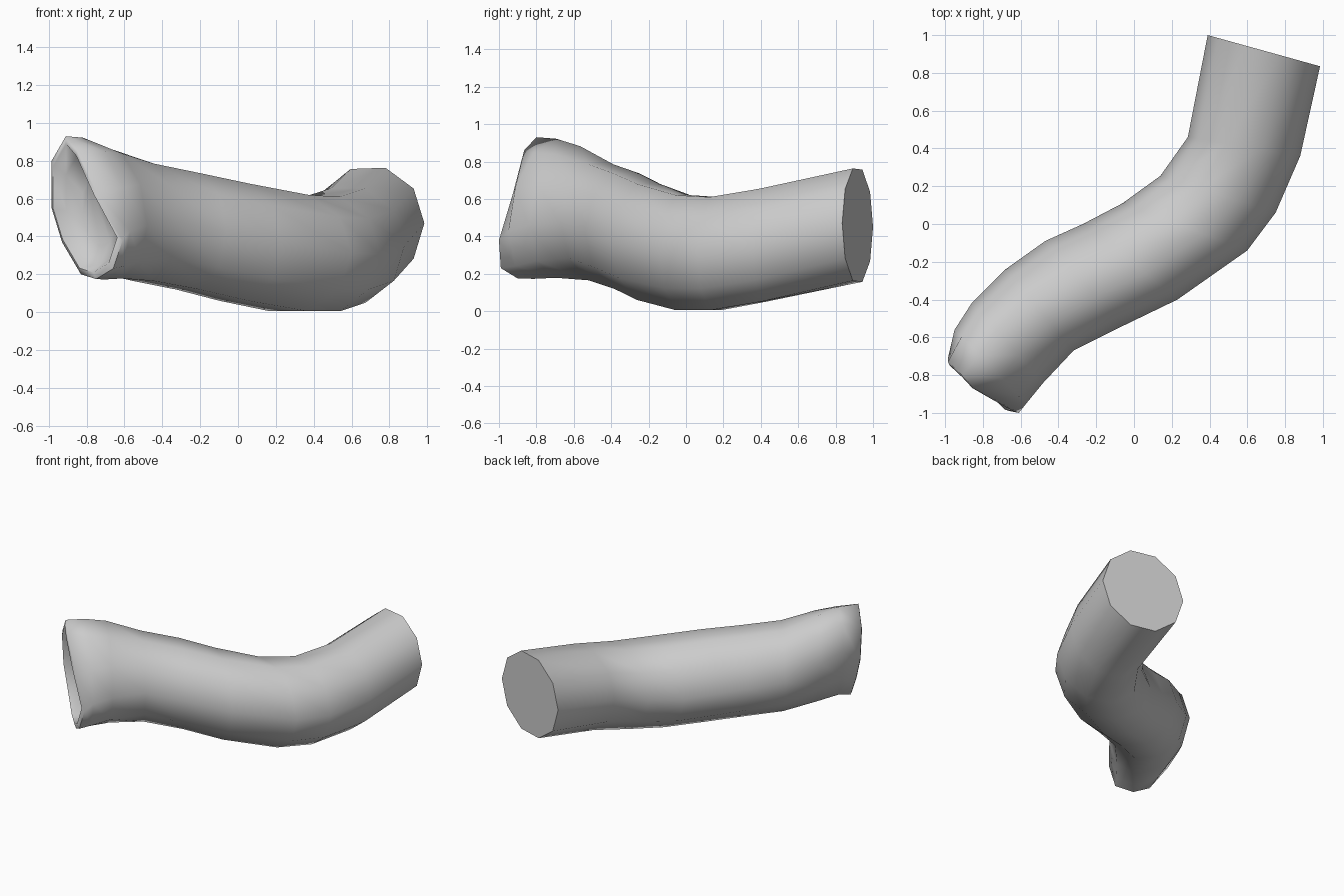
import bpy, bmesh, math
from mathutils import Vector

if "Cube" in bpy.data.objects:
    bpy.data.objects.remove(bpy.data.objects["Cube"])

N = 10  # sides of the tube

# stations: left xy, right xy, bottom z, top z, sideways tilt
stations = [
    ((0.39, 1.0), (0.985, 0.835), 0.16, 0.76, 0.01),
    ((0.285, 0.46), (0.88, 0.36), 0.05, 0.655, 0.0),
    ((0.14, 0.255), (0.75, 0.06), 0.005, 0.61, 0.0),
    ((-0.06, 0.11), (0.60, -0.14), 0.005, 0.62, 0.0),
    ((-0.27, 0.0), (0.23, -0.40), 0.06, 0.68, 0.0),
    ((-0.47, -0.09), (-0.06, -0.54), 0.12, 0.735, 0.0),
    ((-0.68, -0.24), (-0.32, -0.67), 0.165, 0.785, 0.0),
    ((-0.86, -0.42), (-0.48, -0.84), 0.20, 0.86, -0.07),
    ((-0.95, -0.56), (-0.57, -0.95), 0.21, 0.885, -0.12),
]

# slanted mouth outline
mouth = [(-.61, -1.0, .38), (-.745, -.925, .63), (-.85, -.865, .86), (-.91, -.80, .93),
         (-.985, -.73, .80), (-.985, -.71, .55), (-.93, -.735, .37), (-.83, -.82, .20),
         (-.75, -.90, .175), (-.66, -.99, .23)]


def ring(left, right, lo, hi, tilt):
    l, r = Vector(left), Vector(right)
    pts = []
    for k in range(N):
        a = 2 * math.pi * k / N
        p = (l + r) / 2 + (r - l) / 2 * math.cos(a)
        z = (lo + hi) / 2 + (hi - lo) / 2 * math.sin(a) / math.sin(math.radians(72))
        pts.append(Vector((p.x, p.y, z + tilt * math.cos(a))))
    return pts


rings = [ring(*s) for s in stations]
rim = [Vector(p) for p in mouth]
centre = sum(rim, Vector()) / N
inward = Vector((0.76, 0.62, -0.1))
rings.append(rim)
# rounded lip and shallow hollow inside the mouth
for scale, depth in ((0.9, -0.01), (0.76, 0.05), (0.45, 0.10)):
    rings.append([centre + (p - centre) * scale + inward * depth for p in rim])

bm = bmesh.new()
loops = [[bm.verts.new(p) for p in r] for r in rings]
for a, b in zip(loops, loops[1:]):
    for k in range(N):
        j = (k + 1) % N
        bm.faces.new((a[k], a[j], b[j], b[k]))
# flat back end and hollow bottom
bm.faces.new(loops[0])
bm.faces.new(loops[-1])
bmesh.ops.recalc_face_normals(bm, faces=bm.faces)

mesh = bpy.data.meshes.new("bent_sleeve")
bm.to_mesh(mesh)
bm.free()
sleeve = bpy.data.objects.new("bent_sleeve", mesh)
bpy.context.collection.objects.link(sleeve)
bpy.context.view_layer.objects.active = sleeve
sleeve.select_set(True)
bpy.ops.object.shade_smooth_by_angle(angle=math.radians(72))
